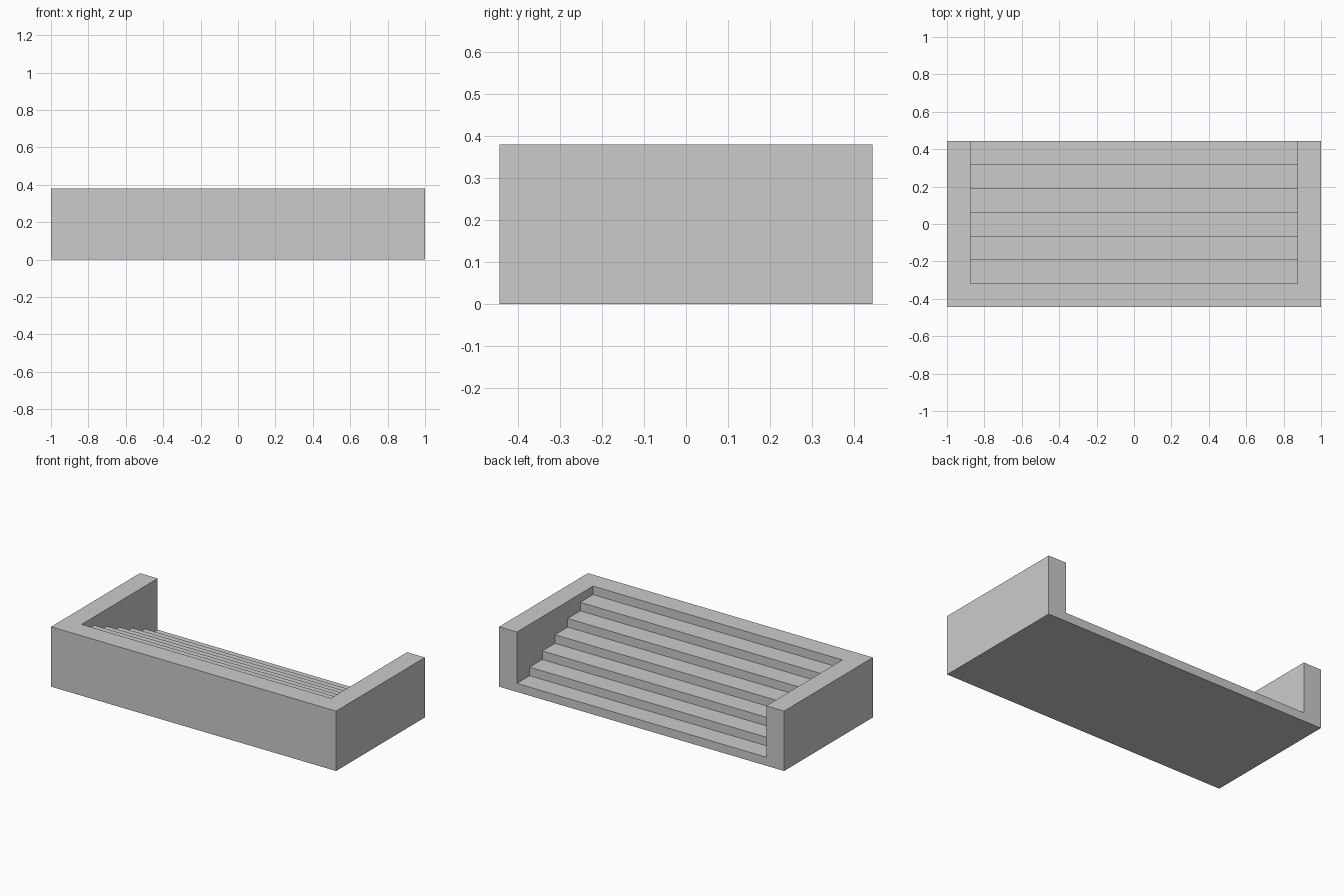
import bpy, bmesh

if "Cube" in bpy.data.objects:
    bpy.data.objects.remove(bpy.data.objects["Cube"])

W, D, H = 1.0, 0.445, 0.38      # half width, half depth, height
INNER = 0.875                   # half width between side walls
STEPS = 7                       # the last step is the front wall
run, rise = 2 * D / STEPS, H / STEPS


def extrude_x(name, profile, half):
    """Solid from a (y, z) profile, extruded from -half to +half along x."""
    bm = bmesh.new()
    face = bm.faces.new([bm.verts.new((-half, y, z)) for y, z in profile])
    res = bmesh.ops.extrude_face_region(bm, geom=[face])
    verts = [g for g in res["geom"] if isinstance(g, bmesh.types.BMVert)]
    bmesh.ops.translate(bm, verts=verts, vec=(2 * half, 0, 0))
    bmesh.ops.recalc_face_normals(bm, faces=bm.faces)
    me = bpy.data.meshes.new(name)
    bm.to_mesh(me)
    bm.free()
    ob = bpy.data.objects.new(name, me)
    bpy.context.collection.objects.link(ob)
    return ob


# Outer block
block = extrude_x("stair_block", [(-D, 0), (D, 0), (D, H), (-D, H)], W)

# Stepped hollow, open at the top and back
profile = [(D + 0.2, H + 0.2), (D + 0.2, rise)]
for i in range(1, STEPS):
    y = D - i * run
    profile += [(y, i * rise), (y, (i + 1) * rise)]
profile[-1] = (profile[-1][0], H + 0.2)
cutter = extrude_x("step_cutter", profile, INNER)
cutter.hide_render = True
cutter.hide_viewport = True

cut = block.modifiers.new("steps", "BOOLEAN")
cut.operation = "DIFFERENCE"
cut.solver = "EXACT"
cut.object = cutter

# Apply the cut and remove the helper
dg = bpy.context.evaluated_depsgraph_get()
block.data = bpy.data.meshes.new_from_object(block.evaluated_get(dg))
block.modifiers.clear()
bpy.data.objects.remove(cutter)
